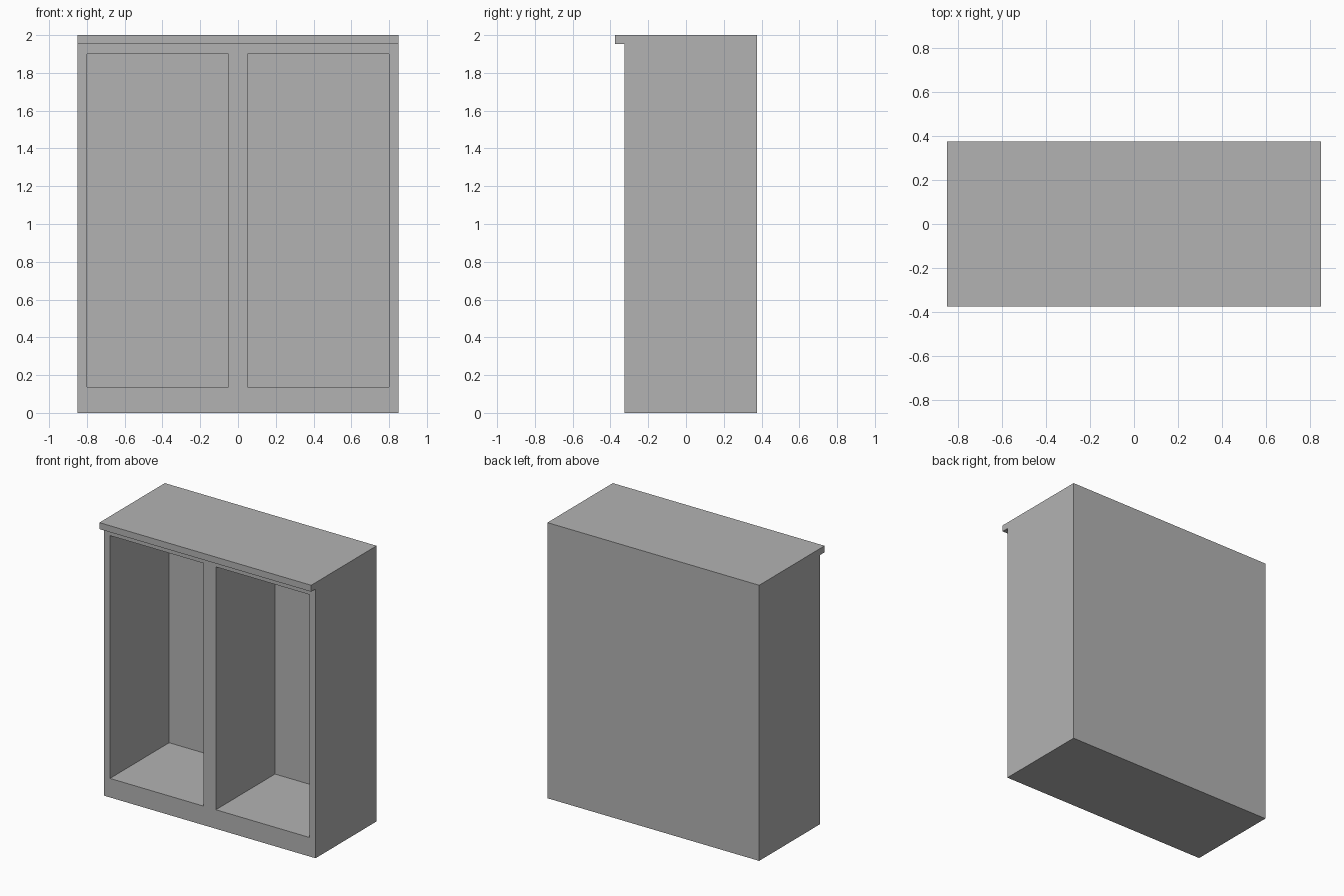
import bpy
import bmesh
from mathutils import Matrix, Vector

default = bpy.data.objects.get("Cube")
if default:
    bpy.data.objects.remove(default, do_unlink=True)

WIDTH, HEIGHT = 1.70, 2.0
BACK, FRONT, LIP_FRONT, LIP_Z = 0.375, -0.325, -0.375, 1.953
BAY_IN, BAY_OUT = 0.05, 0.80
BAY_BACK, BAY_FLOOR, BAY_TOP = 0.353, 0.138, 1.90

grey = bpy.data.materials.new("plain grey")
grey.use_nodes = True
colour = (0.45, 0.45, 0.45, 1)
grey.diffuse_color = colour
grey.node_tree.nodes["Principled BSDF"].inputs["Base Color"].default_value = colour


def add_object(name, bm):
    bmesh.ops.recalc_face_normals(bm, faces=bm.faces)
    mesh = bpy.data.meshes.new(name)
    bm.to_mesh(mesh)
    bm.free()
    mesh.materials.append(grey)
    obj = bpy.data.objects.new(name, mesh)
    bpy.context.collection.objects.link(obj)
    return obj


def box(name, low, high):
    low, high = Vector(low), Vector(high)
    bm = bmesh.new()
    place = Matrix.Translation((low + high) / 2) @ Matrix.Diagonal((*(high - low), 1))
    bmesh.ops.create_cube(bm, size=1, matrix=place)
    return add_object(name, bm)


# Cabinet body: side profile with an overhanging top lip, extruded across the width
profile = [(BACK, 0), (BACK, HEIGHT), (LIP_FRONT, HEIGHT),
           (LIP_FRONT, LIP_Z), (FRONT, LIP_Z), (FRONT, 0)]
bm = bmesh.new()
side = bm.faces.new([bm.verts.new((-WIDTH / 2, y, z)) for y, z in profile])
extruded = bmesh.ops.extrude_face_region(bm, geom=[side], use_keep_orig=True)
moved = [v for v in extruded["geom"] if isinstance(v, bmesh.types.BMVert)]
bmesh.ops.translate(bm, verts=moved, vec=(WIDTH, 0, 0))
cabinet = add_object("cabinet_body", bm)

# Two open bays cut from the front, leaving a central divider and thin back
for label, inner, outer in (("left", BAY_IN, BAY_OUT), ("right", -BAY_OUT, -BAY_IN)):
    cutter = box(label + "_bay_cutter", (inner, FRONT - 0.02, BAY_FLOOR),
                 (outer, BAY_BACK, BAY_TOP))
    cutter.hide_render = True
    cutter.hide_viewport = True
    cutter.display_type = 'WIRE'
    cut = cabinet.modifiers.new(label + "_bay", 'BOOLEAN')
    cut.operation = 'DIFFERENCE'
    cut.solver = 'EXACT'
    cut.object = cutter

# Keep the finished shell and discard the cutters
bpy.context.view_layer.update()
evaluated = cabinet.evaluated_get(bpy.context.evaluated_depsgraph_get())
finished = bpy.data.meshes.new_from_object(evaluated)
cutters = [m.object for m in cabinet.modifiers]
cabinet.modifiers.clear()
cabinet.data = finished
for cutter in cutters:
    bpy.data.objects.remove(cutter, do_unlink=True)
